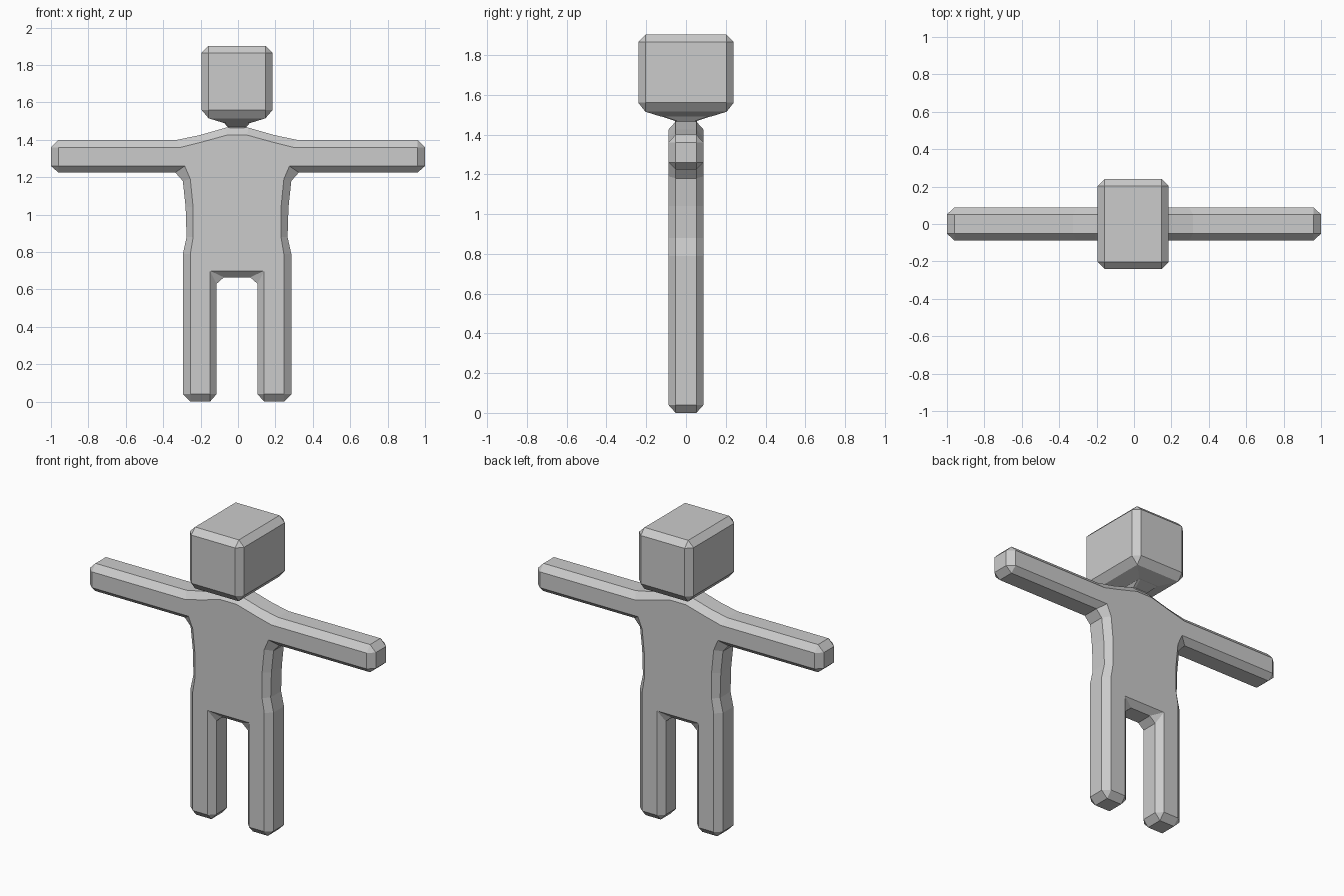
import bpy
import bmesh

default = bpy.data.objects.get("Cube")
if default:
    bpy.data.objects.remove(default, do_unlink=True)

GREY = (0.6, 0.6, 0.6, 1.0)
grey = bpy.data.materials.new("plain_grey")
grey.use_nodes = True
grey.diffuse_color = GREY
grey.node_tree.nodes["Principled BSDF"].inputs["Base Color"].default_value = GREY

SHIFT = -0.005  # torso, legs and head sit slightly off centre


def loft(name, rings):
    """Skin a stack of equal-length closed rings and cap both ends."""
    bm = bmesh.new()
    loops = [[bm.verts.new(p) for p in ring] for ring in rings]
    for a, b in zip(loops, loops[1:]):
        for i in range(len(a)):
            j = (i + 1) % len(a)
            bm.faces.new((a[i], a[j], b[j], b[i]))
    bm.faces.new(loops[0])
    bm.faces.new(loops[-1])
    bmesh.ops.remove_doubles(bm, verts=bm.verts, dist=0.0005)
    bmesh.ops.recalc_face_normals(bm, faces=bm.faces)
    mesh = bpy.data.meshes.new(name)
    bm.to_mesh(mesh)
    bm.free()
    mesh.materials.append(grey)
    obj = bpy.data.objects.new(name, mesh)
    bpy.context.collection.objects.link(obj)
    return obj


def outline(half, y):
    """Mirror a half outline into a full closed ring at depth y."""
    full = half + [(-x, z) for x, z in reversed(half)]
    return [(x + (SHIFT if abs(x) < 0.5 else 0), y, z) for x, z in full]


def chamfered_ring(hx, hy, z, c):
    """Rectangle with cut corners, lying flat at height z."""
    quarter = [(hx, hy - c), (hx - c, hy)]
    half = quarter + [(-x, y) for x, y in reversed(quarter)]
    return [(x + SHIFT, y, z) for x, y in half + [(-x, -y) for x, y in half]]


# Body: silhouette ridge and smaller flat face, neck to crotch
ridge = [(0.06, 1.465), (0.2, 1.425), (0.32, 1.4),                # shoulder
         (0.96, 1.4), (1.0, 1.36), (1.0, 1.26), (0.96, 1.225),    # hand
         (0.33, 1.225), (0.29, 1.18), (0.275, 1.04), (0.27, 0.88),  # side
         (0.29, 0.79), (0.29, 0.04), (0.25, 0), (0.145, 0),       # leg
         (0.11, 0.04), (0.11, 0.63), (0.07, 0.665)]               # crotch
face = [(0.055, 1.425), (0.2, 1.385), (0.3, 1.36),
        (0.96, 1.36), (0.96, 1.36), (0.96, 1.26), (0.96, 1.26),
        (0.28, 1.26), (0.25, 1.19), (0.235, 1.04), (0.235, 0.88),
        (0.25, 0.79), (0.25, 0.04), (0.25, 0.04), (0.145, 0.04),
        (0.145, 0.04), (0.145, 0.7), (0.145, 0.7)]
loft("body", [outline(face, -0.088), outline(ridge, -0.052),
              outline(ridge, 0.052), outline(face, 0.088)])

# Neck: short stem flaring into the head
loft("neck", [chamfered_ring(hx, hy, z, 0.01) for hx, hy, z in
              ((0.03, 0.05, 1.43), (0.05, 0.055, 1.468), (0.07, 0.125, 1.492))])

# Head: chamfered box with a shallow tapered underside
loft("head", [chamfered_ring(*r) for r in
              ((0.07, 0.125, 1.49, 0), (0.152, 0.205, 1.515, 0),
               (0.19, 0.24, 1.56, 0.037), (0.19, 0.24, 1.865, 0.037),
               (0.153, 0.203, 1.902, 0))])
